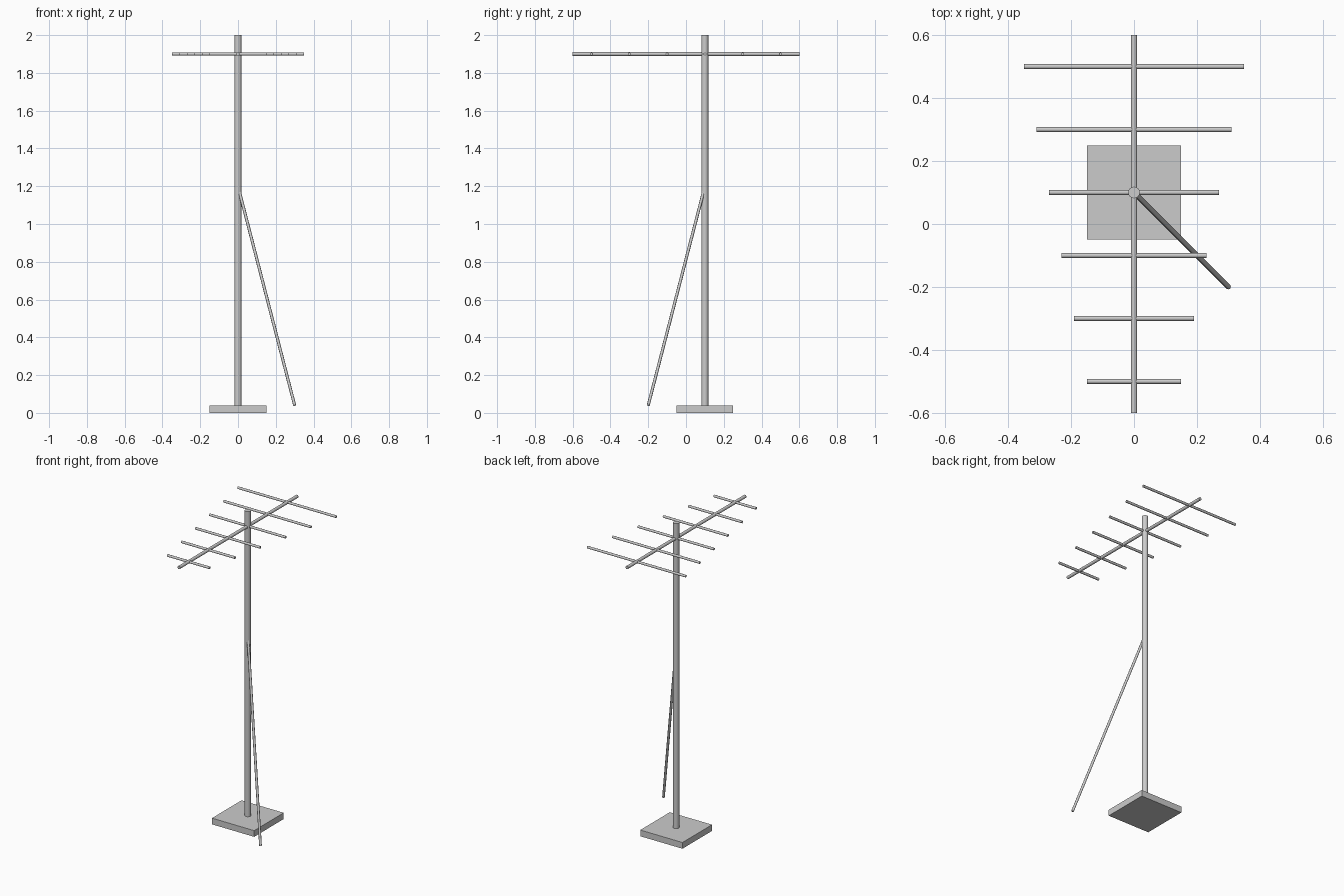
import bpy
from mathutils import Vector

if "Cube" in bpy.data.objects:
    bpy.data.objects.remove(bpy.data.objects["Cube"])

metal = bpy.data.materials.new("grey metal")
metal.diffuse_color = (0.6, 0.6, 0.6, 1)
metal.use_nodes = True
metal.node_tree.nodes["Principled BSDF"].inputs["Base Color"].default_value = metal.diffuse_color


def rod(name, start, end, radius, sides=8):
    """Round bar between two points."""
    a, b = Vector(start), Vector(end)
    axis = b - a
    bpy.ops.mesh.primitive_cylinder_add(vertices=sides, radius=radius,
                                        depth=axis.length, location=(a + b) / 2)
    ob = bpy.context.object
    ob.rotation_euler = axis.to_track_quat('Z', 'Y').to_euler()
    ob.name = name
    ob.data.materials.append(metal)
    bpy.ops.object.shade_smooth_by_angle(angle=0.9)
    return ob


MAST_Y = 0.1
BOOM_Z = 1.9

# Square foot plate
bpy.ops.mesh.primitive_cube_add(size=1, location=(0, MAST_Y, 0.02))
base = bpy.context.object
base.name = "base_plate"
base.scale = (0.3, 0.3, 0.04)
base.data.materials.append(metal)

# Mast and horizontal boom
rod("mast", (0, MAST_Y, 0.03), (0, MAST_Y, 2.0), 0.0185, 16)
rod("boom", (0, -0.6, BOOM_Z), (0, 0.6, BOOM_Z), 0.01, 12)

# Cross elements, growing longer toward the back
for i in range(6):
    y = -0.5 + 0.2 * i
    half = 0.15 + 0.04 * i
    rod(f"cross_element_{i + 1}", (-half, y, BOOM_Z), (half, y, BOOM_Z), 0.008)

# Diagonal brace reaching out from the mast
rod("brace", (0.3, -0.2, 0.04), (0, MAST_Y, 1.2), 0.008)
